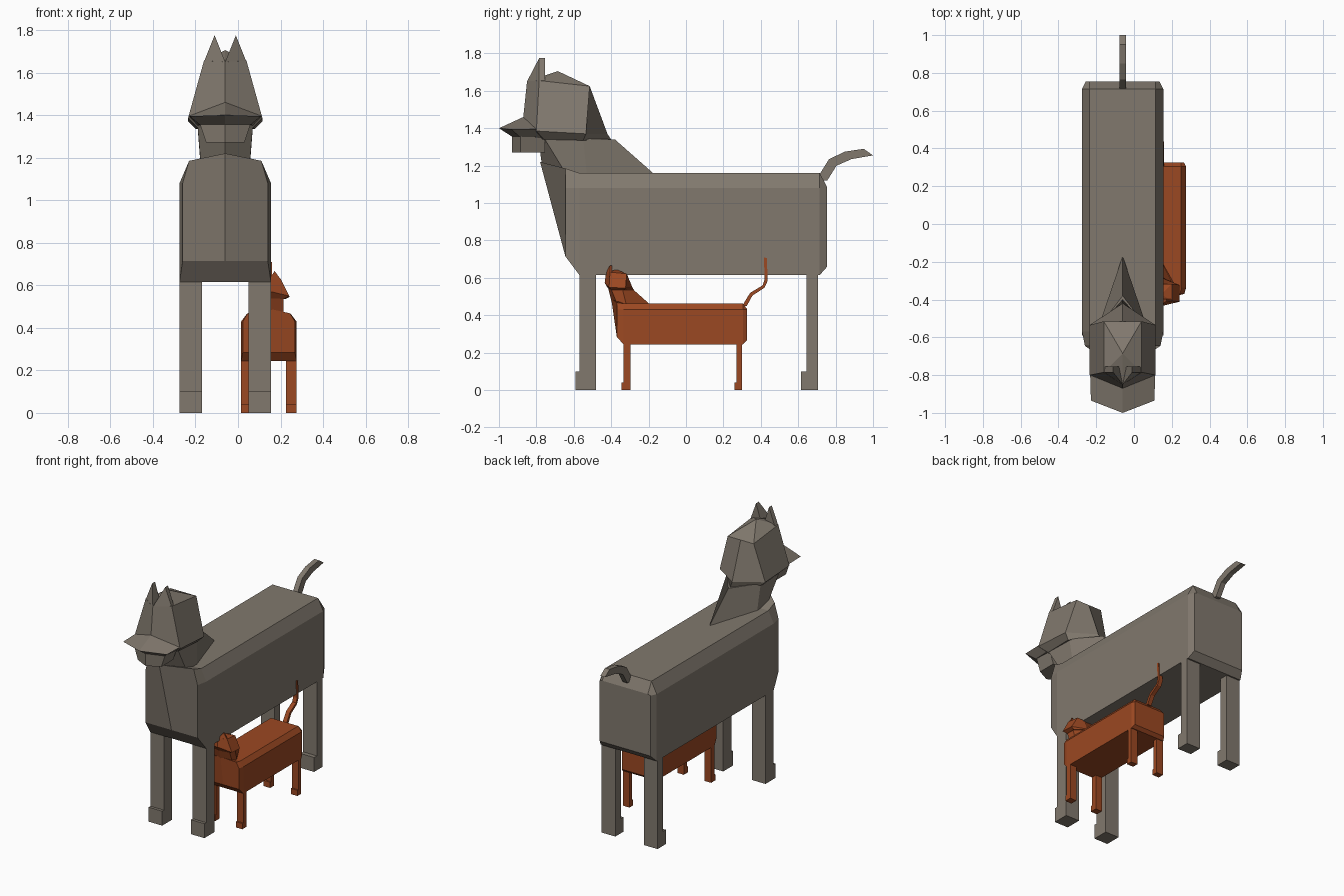
import bpy, bmesh

if "Cube" in bpy.data.objects:
    bpy.data.objects.remove(bpy.data.objects["Cube"])


def material(name, rgb):
    m = bpy.data.materials.new(name)
    m.diffuse_color = (*rgb, 1)
    m.use_nodes = True
    m.node_tree.nodes["Principled BSDF"].inputs["Base Color"].default_value = m.diffuse_color
    return m


def finish(bm, name, mat, cx):
    bmesh.ops.remove_doubles(bm, verts=bm.verts, dist=1e-5)
    bmesh.ops.recalc_face_normals(bm, faces=bm.faces)
    me = bpy.data.meshes.new(name)
    bm.to_mesh(me)
    bm.free()
    me.materials.append(mat)
    ob = bpy.data.objects.new(name, me)
    ob.location.x = cx
    bpy.context.collection.objects.link(ob)
    return ob


def loft(name, rings, mat, cx, apex=None):
    """Loft half rings (x >= 0, both ends on the midline), mirrored about x = 0."""
    bm = bmesh.new()
    for s in (1, -1):
        vs = [[bm.verts.new((s * x, y, z)) for x, y, z in r] for r in rings]
        for a, b in zip(vs, vs[1:]):
            for i in range(len(a) - 1):
                bm.faces.new((a[i], a[i + 1], b[i + 1], b[i]))
        bm.faces.new(vs[0])
        if apex:
            tip = bm.verts.new(apex)
            for p, q in zip(vs[-1], vs[-1][1:]):
                bm.faces.new((p, q, tip))
        else:
            bm.faces.new(vs[-1])
    return finish(bm, name, mat, cx)


def prism(name, profile, x0, x1, mat, cx):
    """Extrude a (y, z) side profile across x."""
    bm = bmesh.new()
    f = bm.faces.new([bm.verts.new((x0, y, z)) for y, z in profile])
    ex = bmesh.ops.extrude_face_region(bm, geom=[f])
    bmesh.ops.translate(bm, vec=(x1 - x0, 0, 0),
                        verts=[v for v in ex["geom"] if isinstance(v, bmesh.types.BMVert)])
    return finish(bm, name, mat, cx)


def body_ring(y, w, zb, zs, t, zt, yc=None, zc=None):
    return [(0, y, zb), (w, y, zb), (w, y, zs), (t, y, zt),
            (0, y if yc is None else yc, zc or zt)]


def legs(prefix, x0, x1, spans, foot_h, top, mat, cx):
    for part, (toe, front, back) in spans.items():
        prof = [(toe, 0), (back, 0), (back, top), (front, top), (front, foot_h), (toe, foot_h)]
        for side, s in (("right", 1), ("left", -1)):
            prism(f"{prefix}_{part}_leg_{side}", prof, s * x0, s * x1, mat, cx)


def head(prefix, f, mat, cx):
    """Faceted skull with two pointed ears; f maps large-head coordinates."""
    rings = [
        [(0, -.80, 1.34), (.13, -.76, 1.34), (.14, -.55, 1.335), (0, -.40, 1.34)],
        [(0, -.87, 1.46), (.175, -.80, 1.385), (.175, -.535, 1.37), (0, -.42, 1.37)],
        [(0, -.85, 1.65), (.1, -.785, 1.655), (.1, -.515, 1.625), (0, -.515, 1.625)],
    ]
    loft(prefix + "_head", [[f(*p) for p in r] for r in rings], mat, cx, f(0, -.685, 1.705))
    for side, s in (("right", 1), ("left", -1)):
        bm = bmesh.new()
        a = [(0, -.85, 1.65), (s * .1, -.785, 1.65), (s * .05, -.785, 1.775)]
        b = [(s * .01, -.755, 1.65), (s * .095, -.755, 1.65), (s * .05, -.755, 1.775)]
        va, vb = ([bm.verts.new(f(*p)) for p in r] for r in (a, b))
        bm.faces.new(va)
        bm.faces.new(vb)
        for i in range(3):
            j = (i + 1) % 3
            bm.faces.new((va[i], va[j], vb[j], vb[i]))
        finish(bm, f"{prefix}_ear_{side}", mat, cx)


grey = material("taupe", (.22, .19, .155))
rust = material("rust", (.33, .065, .016))

# Large dog: body with a ridged chest
DX = -.06
loft("dog_body", [
    body_ring(.755, .195, .66, 1.08, .175, 1.085),
    body_ring(.715, .215, .615, 1.08, .175, 1.16),
    body_ring(-.57, .215, .615, 1.08, .175, 1.16),
    body_ring(-.645, .2, .715, 1.08, .17, 1.185, -.78, 1.22)], grey, DX)

# Dog neck, wedge-shaped at the back
loft("dog_neck", [
    [(0, -.17, 1.155), (.115, -.53, 1.15), (.115, -.65, 1.17), (0, -.77, 1.2)],
    [(0, -.38, 1.34), (.13, -.55, 1.345), (.13, -.76, 1.35), (0, -.79, 1.35)]], grey, DX)

# Dog head, snout and jaw
head("dog", lambda x, y, z: (x, y, z), grey, DX)
loft("dog_snout", [
    [(0, -.93, 1.355), (.12, -.89, 1.355), (.13, -.75, 1.35), (0, -.75, 1.35)],
    [(0, -1.0, 1.40), (.168, -.935, 1.395), (.172, -.80, 1.395), (0, -.87, 1.46)]], grey, DX)
loft("dog_jaw", [
    [(0, -.93, 1.27), (.09, -.885, 1.27), (.09, -.755, 1.27), (0, -.755, 1.27)],
    [(0, -.93, 1.36), (.12, -.885, 1.36), (.12, -.755, 1.36), (0, -.755, 1.36)]], grey, DX)

# Dog tail and legs
prism("dog_tail", [(.70, 1.12), (.755, 1.12), (.805, 1.20), (.885, 1.235), (1.0, 1.255),
                   (.95, 1.29), (.85, 1.275), (.765, 1.235), (.715, 1.155)],
      -.018, .018, grey, DX)
legs("dog", .11, .215, {"front": (-.59, -.57, -.48), "back": (.615, .645, .705)},
     .1, .63, grey, DX)

# Small cat: body and neck
CX = .145
loft("cat_body", [
    body_ring(.325, .12, .265, .43, .105, .435),
    body_ring(.305, .13, .245, .43, .105, .463),
    body_ring(-.335, .13, .245, .43, .105, .463),
    body_ring(-.37, .122, .285, .43, .1, .468, -.4, .49)], rust, CX)
loft("cat_neck", [
    [(0, -.195, .46), (.07, -.32, .46), (.07, -.37, .465), (0, -.4, .48)],
    [(0, -.285, .54), (.07, -.34, .54), (.07, -.4, .54), (0, -.415, .54)]], rust, CX)

# Cat head, tail and legs
head("cat", lambda x, y, z: (x * .55, y * .333 - .145, (z - 1.37) * .3 + .545), rust, CX)
prism("cat_tail", [(.30, .45), (.325, .45), (.355, .505), (.42, .548), (.437, .585), (.432, .705),
                   (.417, .71), (.42, .59), (.41, .56), (.343, .52), (.308, .463)],
      -.015, .015, rust, CX)
legs("cat", .08, .13, {"front": (-.345, -.335, -.297), "back": (.26, .27, .30)},
     .04, .25, rust, CX)
